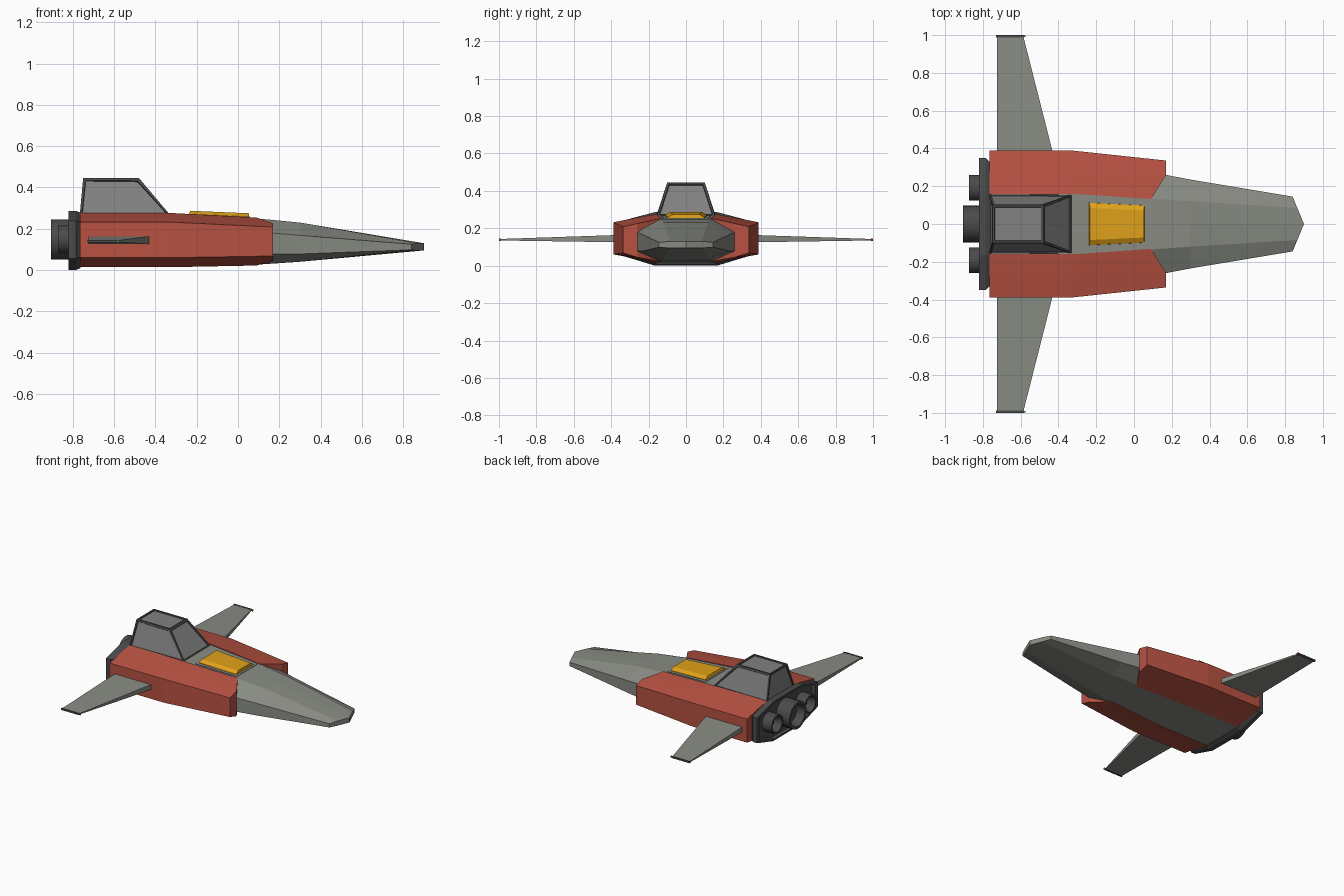
import bpy, bmesh, math
from mathutils import Matrix

if "Cube" in bpy.data.objects:
    bpy.data.objects.remove(bpy.data.objects["Cube"])


def mat(name, *rgb):
    m = bpy.data.materials.new(name)
    m.diffuse_color = (*rgb, 1)
    m.use_nodes = True
    m.node_tree.nodes["Principled BSDF"].inputs["Base Color"].default_value = m.diffuse_color
    return m


HULL = mat("hull_grey", .25, .26, .23)
RED = mat("red_paint", .48, .085, .055)
DARK = mat("dark_metal", .07, .07, .07)
GLASS = mat("glass_grey", .22, .22, .22)
ORANGE = mat("orange_paint", .75, .36, .01)
LAMP_R = mat("lamp_red", .7, .02, .02)
LAMP_G = mat("lamp_green", .02, .6, .05)


def finish(bm, name, *mats):
    bmesh.ops.recalc_face_normals(bm, faces=bm.faces)
    me = bpy.data.meshes.new(name)
    bm.to_mesh(me)
    bm.free()
    ob = bpy.data.objects.new(name, me)
    bpy.context.collection.objects.link(ob)
    for m in mats:
        me.materials.append(m)
    return ob


def loft(rings, end_caps=None, mirror=False):
    """Skin equal rings of points; the last cap may be split into several faces."""
    bm = bmesh.new()
    s = -1 if mirror else 1
    vs = [[bm.verts.new((x, y * s, z)) for x, y, z in r] for r in rings]
    n = len(vs[0])
    for a, b in zip(vs, vs[1:]):
        for i in range(n):
            j = (i + 1) % n
            bm.faces.new((a[i], a[j], b[j], b[i]))
    bm.faces.new(vs[0])
    for cap in end_caps or [range(n)]:
        bm.faces.new([vs[-1][i] for i in cap])
    return bm


# Central hull with pointed nose
def hull_ring(x, yt, ys, yb, zt, zu, zl, zb, point=0):
    half = [(yt, zt), (ys, zu), (ys, zl), (yb, zb)]
    sec = [(0, zt)] + half + [(0, zb)] + [(-y, z) for y, z in reversed(half)]
    return [(x + point * (1 - abs(y) / ys), y, z) for y, z in sec]


hull = loft([
    hull_ring(-.77, .165, .26, .165, .27, .20, .08, .018),
    hull_ring(-.33, .165, .26, .165, .27, .20, .08, .018),
    hull_ring(.09, .135, .275, .145, .25, .185, .078, .026),
    hull_ring(.30, .12, .235, .12, .23, .168, .078, .04),
    hull_ring(.84, .085, .145, .085, .13, .125, .098, .095, .06),
], [range(6), (5, 6, 7, 8, 9, 0)])
finish(hull, "hull", HULL)


# Red side pods, wings and tip lamps on both sides
def pod_ring(x, xi, yi, ym, yo, zi, zm, zo, lo, lm, li):
    return [(xi, yi, zi), (x, ym, zm), (x, yo, zo),
            (x, yo, lo), (x, ym, lm), (xi, yi, li)]


def slab(x0, x1, y, z0, z1):
    return [(x0, y, z0), (x1, y, z0), (x1, y, z1), (x0, y, z1)]


for side, mirror, lamp in (("left", False, LAMP_R), ("right", True, LAMP_G)):
    pod = loft([
        pod_ring(-.765, -.765, .16, .26, .388, .276, .258, .232, .06, .038, .014),
        pod_ring(-.32, -.32, .16, .26, .388, .276, .258, .232, .06, .038, .014),
        pod_ring(.17, .09, .132, .26, .336, .254, .226, .208, .068, .045, .022),
    ], [(0, 1, 4, 5), (1, 2, 3, 4)], mirror)
    finish(pod, side + "_pod", RED)
    wing = loft([slab(-.725, -.42, .34, .125, .165),
                 slab(-.725, -.585, .99, .135, .143)], None, mirror)
    finish(wing, side + "_wing", HULL)
    tip = loft([slab(-.73, -.583, .988, .133, .145),
                slab(-.73, -.583, 1.0, .133, .145)], None, mirror)
    finish(tip, side + "_wing_tip", DARK)
    light = loft([slab(-.585, -.575, .989, .134, .144),
                  slab(-.585, -.575, .999, .134, .144)], None, mirror)
    finish(light, side + "_tip_lamp", lamp)


# Canopy: tapered block with sunken panes
def rect(x0, x1, ya, yb, z0, z1):
    return [(x0, -ya, z0), (x1, -yb, z1), (x1, yb, z1), (x0, ya, z0)]


can = loft([rect(-.767, -.33, .16, .155, .262, .268),
            rect(-.75, -.48, .10, .10, .446, .446)])
bmesh.ops.recalc_face_normals(can, faces=can.faces)
panes = [f for f in can.faces if f.normal.z > -.5]
bmesh.ops.inset_individual(can, faces=panes, thickness=.016, depth=0)
bmesh.ops.inset_individual(can, faces=panes, thickness=.003, depth=-.007)
for f in panes:
    f.material_index = 1
finish(can, "canopy", DARK, GLASS)

# Hatch on the hull top, with its thin surround
finish(loft([rect(-.25, .07, .135, .118, .25, .24),
             rect(-.25, .07, .135, .118, .269, .254)]), "hatch_surround", HULL)
finish(loft([rect(-.237, .055, .115, .10, .255, .245),
             rect(-.237, .055, .112, .098, .272, .258),
             rect(-.232, .052, .085, .072, .287, .275)]), "hatch", ORANGE)


# Rear engine plate with bevelled front and recessed back
def plate_ring(x, k):
    half = [(.165, .287), (.35, .238), (.35, .056), (.165, 0)]
    sec = half + [(-y, z) for y, z in reversed(half)]
    return [(x, y * k, .144 + (z - .144) * k) for y, z in sec]


finish(loft([plate_ring(-.762, .93), plate_ring(-.785, 1), plate_ring(-.82, 1),
             plate_ring(-.82, .91), plate_ring(-.795, .89)]), "engine_plate", DARK)


# Engine nozzles: hollow tubes
def nozzle(name, y, r, x_end):
    def circle(x, rad):
        return [(x, y + rad * math.cos(a), .148 + rad * math.sin(a))
                for a in (i * math.tau / 24 for i in range(24))]
    ob = finish(loft([circle(-.78, r), circle(x_end, r), circle(x_end, r * .82),
                      circle(x_end + .06, r * .7)]), name, DARK)
    bpy.ops.object.select_all(action='DESELECT')
    ob.select_set(True)
    bpy.context.view_layer.objects.active = ob
    bpy.ops.object.shade_smooth_by_angle(angle=math.radians(30))


nozzle("main_nozzle", 0, .098, -.905)
nozzle("left_nozzle", .192, .068, -.873)
nozzle("right_nozzle", -.192, .068, -.873)
